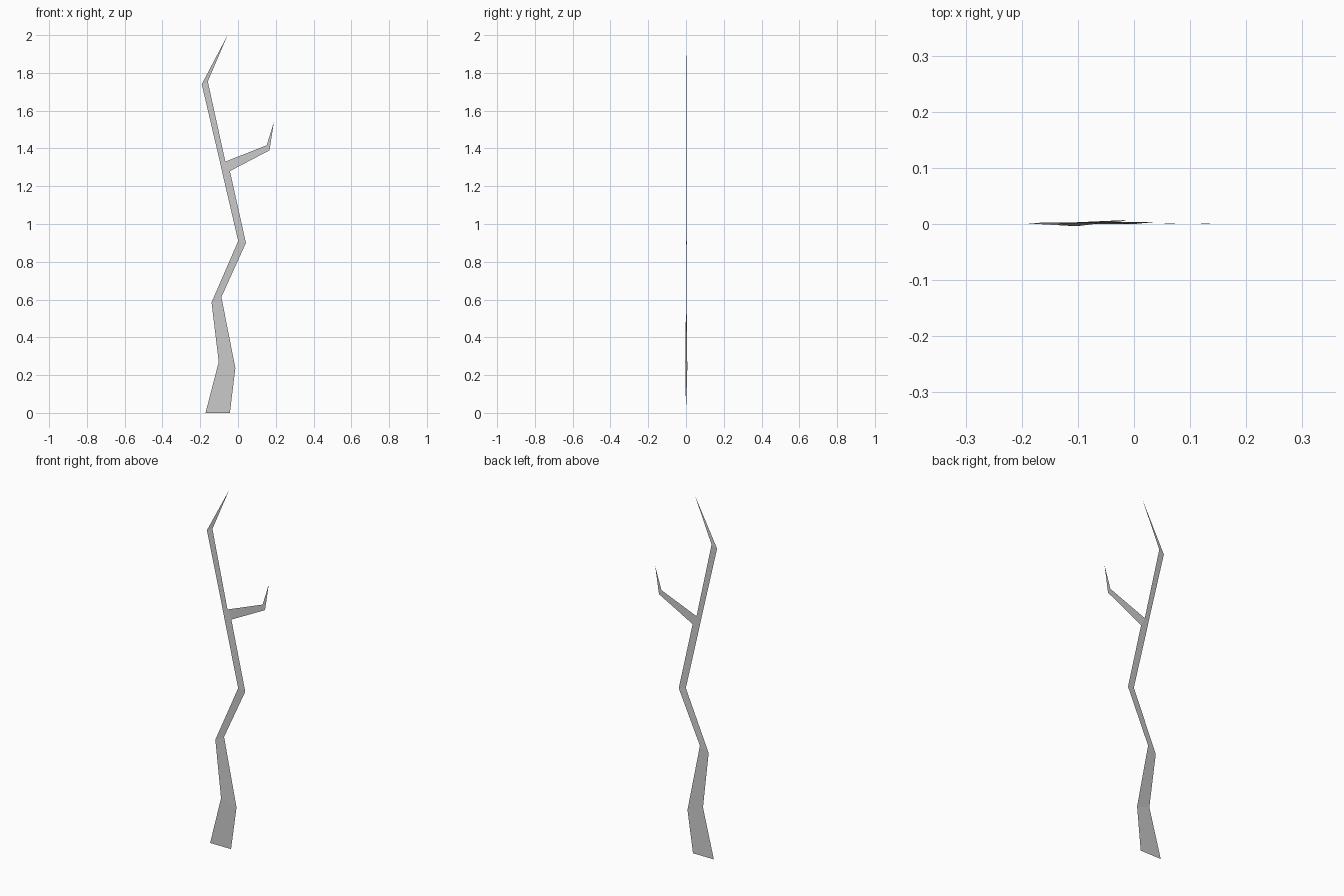
import bpy, bmesh

if "Cube" in bpy.data.objects:
    bpy.data.objects.remove(bpy.data.objects["Cube"])

bm = bmesh.new()

# Trunk: (left, right) edge pairs from the root upwards
rungs = [
    ((-0.172, 0.0, 0.0), (-0.043, 0.0, 0.0)),
    ((-0.102, -0.004, 0.27), (-0.014, 0.007, 0.237)),
    ((-0.14, 0.0, 0.585), (-0.088, 0.003, 0.613)),
    ((0.001, 0.0, 0.91), (0.042, 0.004, 0.90)),
    ((-0.085, 0.0, 1.28), (-0.043, 0.003, 1.28)),
    ((-0.096, 0.0, 1.33), (-0.067, 0.003, 1.33)),
    ((-0.192, 0.0, 1.74), (-0.16, 0.003, 1.755)),
]
pairs = [[bm.verts.new(p) for p in rung] for rung in rungs]
for (a, b), (d, c) in zip(pairs, pairs[1:]):
    bm.faces.new((a, b, c, d))

# Pointed trunk tip
bm.faces.new((*pairs[-1], bm.verts.new((-0.055, 0.0, 2.0))))

# Side branch growing from the right edge, with its upturned tip
low, high = pairs[4][1], pairs[5][1]
elbow_low = bm.verts.new((0.167, 0.0, 1.39))
elbow_high = bm.verts.new((0.152, 0.0, 1.417))
bm.faces.new((low, elbow_low, elbow_high, high))
bm.faces.new((elbow_low, bm.verts.new((0.19, 0.0, 1.54)), elbow_high))

mesh = bpy.data.meshes.new("bare_branch")
bm.to_mesh(mesh)
bm.free()
bpy.context.collection.objects.link(bpy.data.objects.new("bare_branch", mesh))
